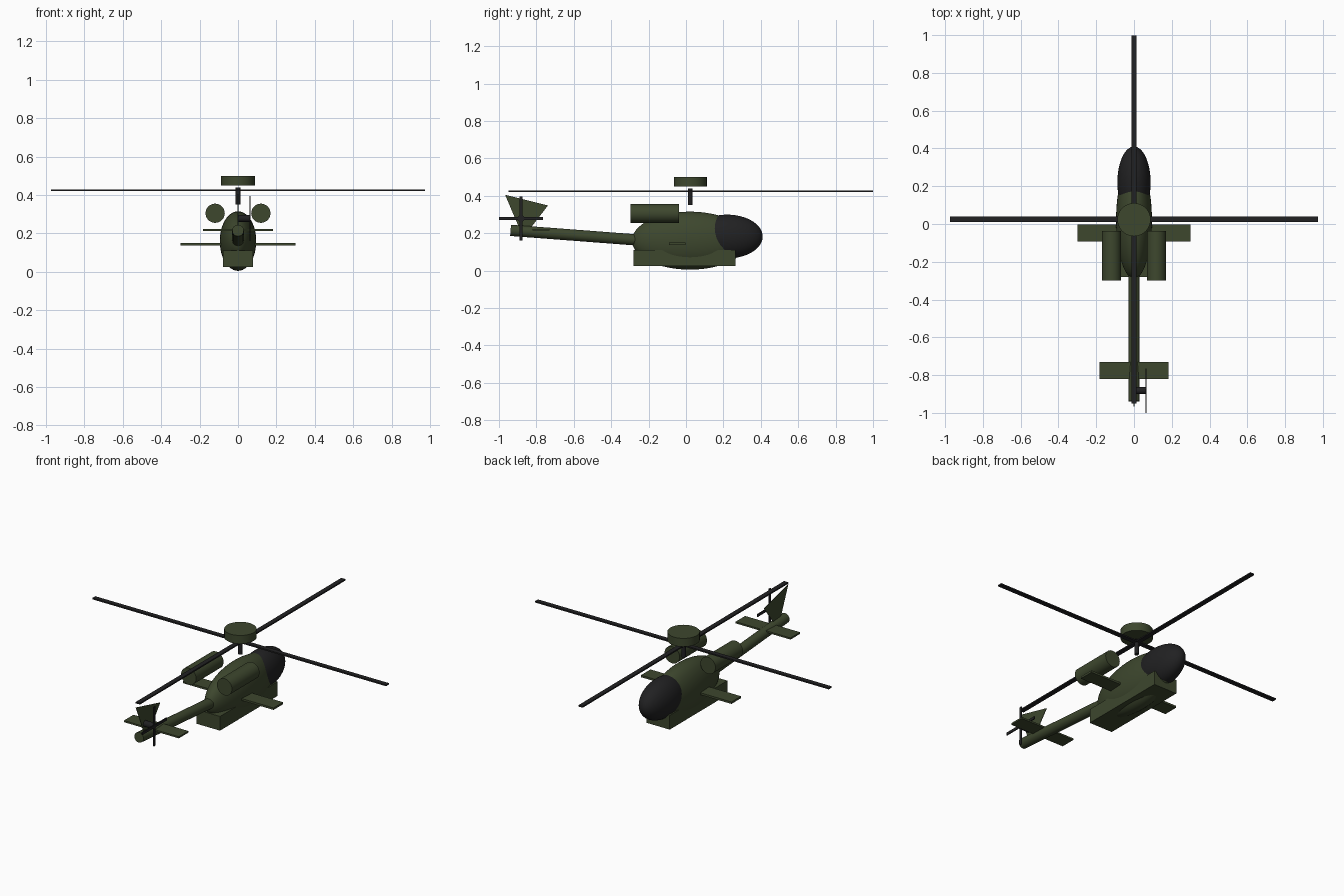
import bpy, bmesh, math
from mathutils import Vector, Matrix

if "Cube" in bpy.data.objects:
    bpy.data.objects.remove(bpy.data.objects["Cube"])


def material(name, rgb):
    m = bpy.data.materials.new(name)
    m.diffuse_color = (*rgb, 1)
    m.use_nodes = True
    m.node_tree.nodes["Principled BSDF"].inputs["Base Color"].default_value = m.diffuse_color
    return m


OLIVE = material("olive_green", (0.047, 0.063, 0.027))
BLACK = material("matte_black", (0.015, 0.015, 0.016))


def finish(name, bm, mat, smooth=False):
    bmesh.ops.recalc_face_normals(bm, faces=bm.faces)
    mesh = bpy.data.meshes.new(name)
    bm.to_mesh(mesh)
    bm.free()
    mesh.materials.append(mat)
    ob = bpy.data.objects.new(name, mesh)
    bpy.context.collection.objects.link(ob)
    if smooth:
        bpy.ops.object.select_all(action='DESELECT')
        ob.select_set(True)
        bpy.context.view_layer.objects.active = ob
        bpy.ops.object.shade_smooth_by_angle(angle=math.radians(35))
    return ob


def box(name, centre, size, mat):
    bm = bmesh.new()
    bmesh.ops.create_cube(bm, size=1, matrix=Matrix.Translation(centre) @ Matrix.Diagonal((*size, 1)))
    return finish(name, bm, mat)


def ellipsoid(name, centre, radii, mat):
    # poles lie along the length of the aircraft
    bm = bmesh.new()
    bmesh.ops.create_uvsphere(bm, u_segments=48, v_segments=32, radius=1,
                              matrix=Matrix.Rotation(math.pi / 2, 4, 'X'))
    bmesh.ops.transform(bm, verts=bm.verts,
                        matrix=Matrix.Translation(centre) @ Matrix.Diagonal((*radii, 1)))
    return finish(name, bm, mat, True)


def rod(name, a, b, radius, mat):
    a, b = Vector(a), Vector(b)
    d = b - a
    m = Matrix.Translation((a + b) / 2) @ d.to_track_quat('Z', 'Y').to_matrix().to_4x4()
    bm = bmesh.new()
    bmesh.ops.create_cone(bm, cap_ends=True, segments=32, radius1=radius, radius2=radius,
                          depth=d.length, matrix=m)
    return finish(name, bm, mat, True)


# Body
ellipsoid("fuselage", (0, 0.021, 0.16), (0.095, 0.31, 0.155), OLIVE)
ellipsoid("canopy", (0, 0.22, 0.182), (0.088, 0.19, 0.117), BLACK)
box("belly_box", (0, -0.008, 0.068), (0.155, 0.546, 0.085), OLIVE)

# Wings and engine pods
box("stub_wing", (0, -0.047, 0.143), (0.60, 0.09, 0.012), OLIVE)
for side, label in ((-1, "left"), (1, "right")):
    rod(label + "_engine_pod", (side * 0.119, -0.298, 0.305), (side * 0.119, -0.038, 0.305), 0.05, OLIVE)

# Tail
rod("tail_boom", (0, -0.20, 0.159), (0, -0.938, 0.215), 0.03, OLIVE)
box("tail_stabiliser", (0, -0.775, 0.218), (0.364, 0.09, 0.01), OLIVE)

bm = bmesh.new()
outline = [(-0.967, 0.405), (-0.738, 0.348), (-0.825, 0.235), (-0.895, 0.235)]
face = bm.faces.new([bm.verts.new((-0.0015, y, z)) for y, z in outline])
grown = bmesh.ops.extrude_face_region(bm, geom=[face])
bmesh.ops.translate(bm, vec=(0.003, 0, 0),
                    verts=[v for v in grown["geom"] if isinstance(v, bmesh.types.BMVert)])
finish("tail_fin", bm, OLIVE)

# Tail rotor
rod("tail_rotor_hub", (0, -0.882, 0.278), (0.063, -0.882, 0.278), 0.018, BLACK)
box("tail_rotor_blade_upright", (0.063, -0.882, 0.278), (0.006, 0.016, 0.235), BLACK)
box("tail_rotor_blade_level", (0.063, -0.882, 0.278), (0.006, 0.235, 0.016), BLACK)

# Main rotor
rod("rotor_mast", (0, 0.022, 0.35), (0, 0.022, 0.44), 0.0125, BLACK)
box("rotor_blade_across", (0, 0.025, 0.424), (1.948, 0.028, 0.008), BLACK)
box("rotor_blade_along", (0, 0.025, 0.424), (0.028, 1.948, 0.008), BLACK)
rod("rotor_dome", (0, 0.023, 0.45), (0, 0.023, 0.50), 0.088, OLIVE)
